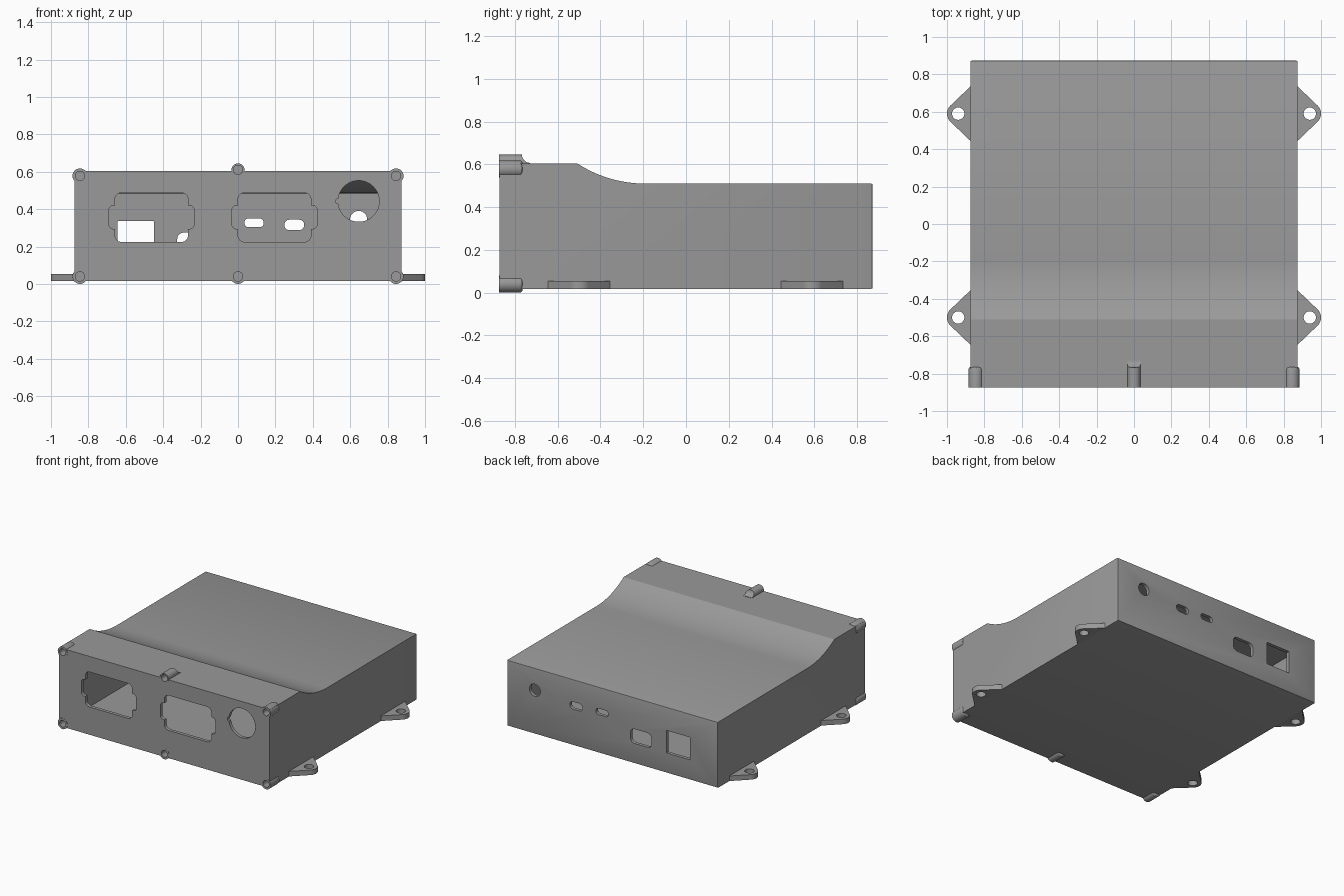
import bpy, bmesh, math

if "Cube" in bpy.data.objects:
    bpy.data.objects.remove(bpy.data.objects["Cube"])

grey = bpy.data.materials.new("mid grey")
grey.diffuse_color = (0.32, 0.32, 0.32, 1)
grey.use_nodes = True
grey.node_tree.nodes["Principled BSDF"].inputs["Base Color"].default_value = grey.diffuse_color


def prism(name, pts, axis, lo, hi, bevel=0.0, segs=3):
    """Extrude a 2D outline along an axis; optionally bevel the rim at the hi end."""
    def place(p, d):
        return {"x": (d, p[0], p[1]), "y": (p[0], d, p[1]), "z": (p[0], p[1], d)}[axis]
    bm = bmesh.new()
    a = [bm.verts.new(place(p, lo)) for p in pts]
    b = [bm.verts.new(place(p, hi)) for p in pts]
    bm.faces.new(a)
    cap = bm.faces.new(b)
    for i in range(len(pts)):
        j = (i + 1) % len(pts)
        bm.faces.new((a[i], a[j], b[j], b[i]))
    bmesh.ops.recalc_face_normals(bm, faces=bm.faces)
    if bevel:
        bmesh.ops.bevel(bm, geom=list(cap.edges), offset=bevel, segments=segs,
                        profile=0.5, affect='EDGES')
    me = bpy.data.meshes.new(name)
    bm.to_mesh(me)
    bm.free()
    me.materials.append(grey)
    ob = bpy.data.objects.new(name, me)
    bpy.context.collection.objects.link(ob)
    return ob


def combine(target, tool, op='DIFFERENCE'):
    """Apply a boolean with a tool object, then remove the tool."""
    mod = target.modifiers.new("bool", 'BOOLEAN')
    mod.operation, mod.solver, mod.object = op, 'EXACT', tool
    bpy.context.view_layer.objects.active = target
    bpy.ops.object.modifier_apply(modifier=mod.name)
    bpy.data.objects.remove(tool)


def arc(cx, cy, r, a0, a1, n):
    return [(cx + r * math.cos(math.radians(a0 + (a1 - a0) * i / n)),
             cy + r * math.sin(math.radians(a0 + (a1 - a0) * i / n))) for i in range(n + 1)]


def circle(cx, cy, r, n=32):
    return arc(cx, cy, r, 0, 360, n)[:-1]


def rounded(x0, x1, z0, z1, r, n=6):
    return (arc(x1 - r, z1 - r, r, 0, 90, n) + arc(x0 + r, z1 - r, r, 90, 180, n)
            + arc(x0 + r, z0 + r, r, 180, 270, n) + arc(x1 - r, z0 + r, r, 270, 360, n))


def side_profile(t):
    """Case side outline (y, z), inset by wall thickness t."""
    R = 0.586
    sweep = arc(-0.19, 0.51 + R, R + t, 270, 270 - 33.1, 16)
    front = (sweep[-1][0], 0.605 - t)
    sweep = [p for p in sweep if p[1] < 0.605 - t - 0.002]
    return ([(-0.873 + t, 0.017 + t), (0.873 - t, 0.017 + t), (0.873 - t, 0.51 - t)]
            + sweep + [front, (-0.873 + t, 0.605 - t)])


# Hollow case with a stepped, swept roof
case = prism("case", side_profile(0), "x", -0.875, 0.875)
bm = bmesh.new()
bm.from_mesh(case.data)
rim = [e for e in bm.edges if all(v.co.y > 0.87 for v in e.verts)]
bmesh.ops.bevel(bm, geom=rim, offset=0.007, segments=2, profile=0.5, affect='EDGES')
bm.to_mesh(case.data)
bm.free()
combine(case, prism("cavity", side_profile(0.025), "x", -0.85, 0.85))

# Screw bosses: four corners, bottom middle, top middle
bosses = [(sx * 0.845, z, 0.04) for sx in (-1, 1) for z in (0.578, 0.0405)] + [(0, 0.0405, 0.04)]
for x, z, r in bosses:
    combine(case, prism("boss", circle(x, z, r), "y", -0.875, -0.765, 0.012), 'UNION')
top_boss = prism("top_boss", circle(0, 0.61, 0.035), "y", -0.875, -0.73)
combine(top_boss, prism("scoop", circle(-0.728, 0.647, 0.04), "x", -0.1, 0.1))
combine(case, top_boss, 'UNION')
for x, z in [b[:2] for b in bosses] + [(0, 0.61)]:
    combine(case, prism("screw_hole", circle(x, z, 0.025, 24), "y", -0.9, -0.79))

# Front openings: two eared windows and a keyed round hole
for cx in (-0.4625, 0.195):
    for outline in (rounded(cx - 0.195, cx + 0.195, 0.225, 0.488, 0.035),
                    rounded(cx - 0.228, cx + 0.228, 0.295, 0.42, 0.025)):
        combine(case, prism("window", outline, "y", -0.9, -0.83))
combine(case, prism("round_hole", circle(0.645, 0.443, 0.11, 48), "y", -0.9, -0.83))
combine(case, prism("key_notch", rounded(0.525, 0.56, 0.43, 0.456, 0.006), "y", -0.9, -0.83))

# Rear ports: square, rounded square, two slots, round
for outline in (rounded(-0.645, -0.45, 0.167, 0.336, 0.004),
                rounded(-0.325, -0.15, 0.167, 0.275, 0.035),
                rounded(0.035, 0.137, 0.304, 0.35, 0.02),
                rounded(0.248, 0.354, 0.288, 0.344, 0.027),
                circle(0.645, 0.345, 0.046)):
    combine(case, prism("port", outline, "y", 0.8, 0.9))

# Mounting lugs with screw holes
parts = [case]
for s, side in ((-1, "left"), (1, "right")):
    for y, end in ((-0.5, "front"), (0.59, "rear")):
        pts = [(0.87, y - 0.15)] + arc(0.94, y, 0.06, -45, 45, 14) + [(0.87, y + 0.15)]
        lug = prism(f"{side}_{end}_lug", [(s * px, py) for px, py in pts], "z", 0.017, 0.055)
        combine(lug, prism("lug_hole", circle(s * 0.94, y, 0.033), "z", 0, 0.1))
        parts.append(lug)

# Smooth curved surfaces, keep edges crisp
for ob in parts:
    bpy.ops.object.select_all(action='DESELECT')
    ob.select_set(True)
    bpy.context.view_layer.objects.active = ob
    bpy.ops.object.shade_smooth_by_angle(angle=math.radians(30))
